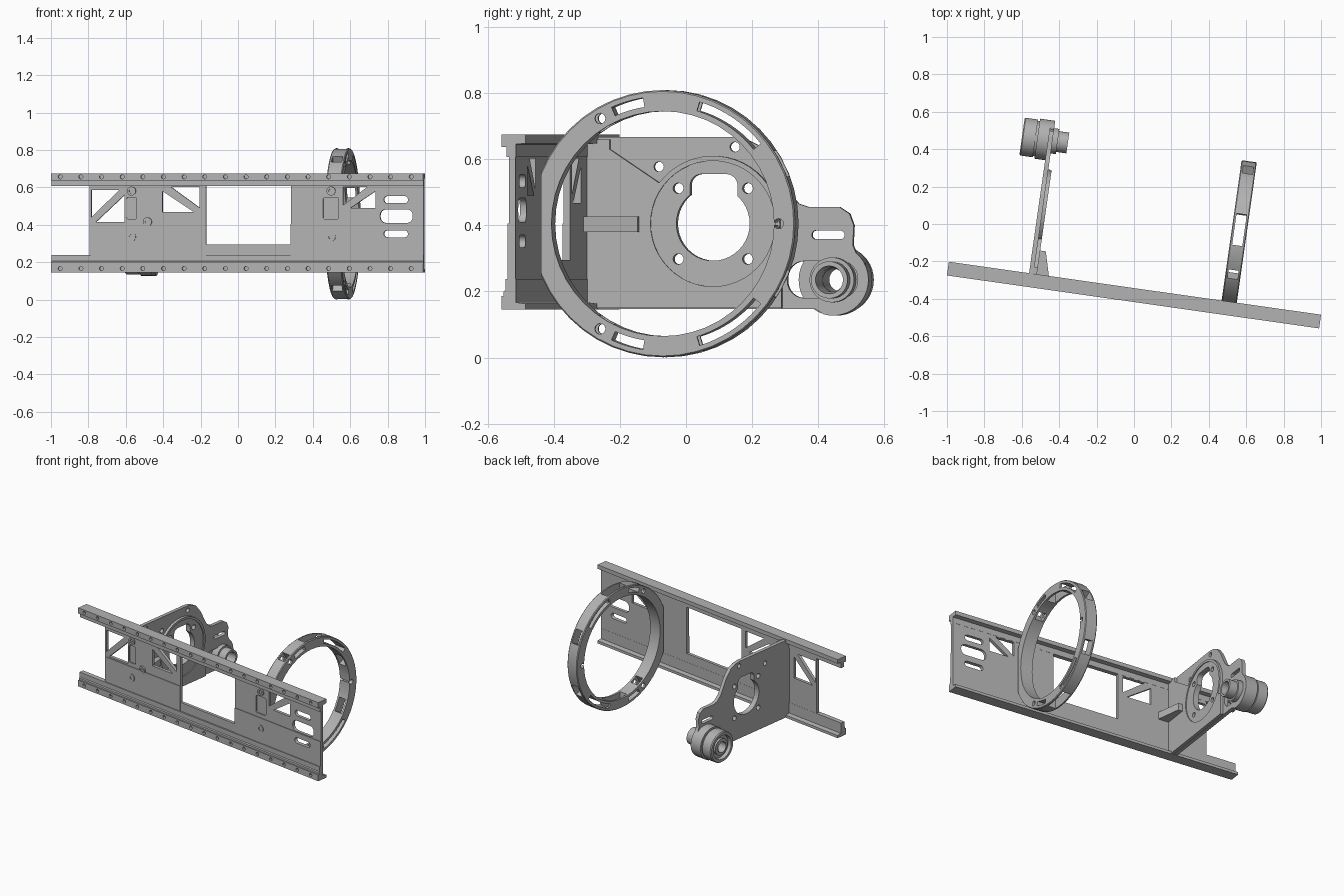
import bpy, bmesh, math
from mathutils import Matrix

if "Cube" in bpy.data.objects:
    bpy.data.objects.remove(bpy.data.objects["Cube"])

grey = bpy.data.materials.new("machined grey")
grey.use_nodes = True
COLOUR = (0.45, 0.45, 0.45, 1)
grey.diffuse_color = COLOUR
grey.node_tree.nodes["Principled BSDF"].inputs["Base Color"].default_value = COLOUR

# Parts use rail axes: u along the rail, v toward the back, z up
FRAME = Matrix.Translation((0, -0.38, 0)) @ Matrix.Rotation(math.radians(-8.1), 4, 'Z')


# 2D outlines
def arc(c, r, a0, a1, n):
    return [(c[0] + r * math.cos(math.radians(a0 + (a1 - a0) * i / n)),
             c[1] + r * math.sin(math.radians(a0 + (a1 - a0) * i / n))) for i in range(n + 1)]


def circle(c, r, n=24):
    return arc(c, r, 0, 360, n)[:-1]


def rect(a0, a1, b0, b1):
    return [(a0, b0), (a1, b0), (a1, b1), (a0, b1)]


def rounded(a0, a1, b0, b1, r):
    return (arc((a1 - r, b1 - r), r, 0, 90, 6) + arc((a0 + r, b1 - r), r, 90, 180, 6)
            + arc((a0 + r, b0 + r), r, 180, 270, 6) + arc((a1 - r, b0 + r), r, 270, 360, 6))


def arc_slot(c, r, w, a0, a1):
    return arc(c, r + w, a0, a1, 10) + arc(c, r - w, a1, a0, 10)


# 3D builders; each solid is (outline, low, high, axis)
def prism(bm, pts, lo, hi, axis):
    place = {'u': lambda p, t: (t, p[0], p[1]),
             'v': lambda p, t: (p[0], t, p[1]),
             'z': lambda p, t: (p[0], p[1], t)}[axis]
    a = [bm.verts.new(place(p, lo)) for p in pts]
    b = [bm.verts.new(place(p, hi)) for p in pts]
    faces = [bm.faces.new(a), bm.faces.new(b[::-1])]
    for i in range(len(pts)):
        j = (i + 1) % len(pts)
        faces.append(bm.faces.new((a[j], a[i], b[i], b[j])))
    bmesh.ops.recalc_face_normals(bm, faces=faces)


def lathe(bm, profile, c, n=40):
    # closed (u, radius) profile turned about an axis along u
    rings = [[bm.verts.new((u, c[0] + r * math.cos(k * math.tau / n), c[1] + r * math.sin(k * math.tau / n)))
              for u, r in profile] for k in range(n)]
    m = len(profile)
    faces = [bm.faces.new((rings[k][i], rings[k][(i + 1) % m],
                           rings[(k + 1) % n][(i + 1) % m], rings[(k + 1) % n][i]))
             for k in range(n) for i in range(m)]
    bmesh.ops.recalc_face_normals(bm, faces=faces)


def to_object(name, bm):
    me = bpy.data.meshes.new(name)
    bm.to_mesh(me)
    bm.free()
    ob = bpy.data.objects.new(name, me)
    bpy.context.scene.collection.objects.link(ob)
    return ob


def part(name, solids, cuts=(), spin=None, boxes=()):
    bm = bmesh.new()
    for s in solids:
        prism(bm, *s)
    if spin:
        lathe(bm, *spin)
    ob = to_object(name, bm)
    if cuts or boxes:
        cb = bmesh.new()
        for s in cuts:
            prism(cb, *s)
        for mat in boxes:
            bmesh.ops.create_cube(cb, size=1, matrix=mat)
        cutter = to_object("cutter", cb)
        cutter.hide_render = True
        mod = ob.modifiers.new("cut", 'BOOLEAN')
        mod.operation, mod.solver, mod.object = 'DIFFERENCE', 'EXACT', cutter
        mod.use_self = True
        dg = bpy.context.evaluated_depsgraph_get()
        done = bpy.data.meshes.new_from_object(ob.evaluated_get(dg))
        ob.modifiers.clear()
        ob.data = done
        bpy.data.objects.remove(cutter)
    ob.data.transform(FRAME)
    ob.data.materials.clear()
    ob.data.materials.append(grey)
    bpy.ops.object.select_all(action='DESELECT')
    ob.select_set(True)
    bpy.context.view_layer.objects.active = ob
    bpy.ops.object.shade_smooth_by_angle(angle=math.radians(30))
    return ob


# Rails: stepped sections with a row of screw holes
END = 1.005
hole_us = [-0.955 + 0.1115 * i for i in range(18)]
top_section = [(-0.037, 0.637), (-0.037, 0.675), (0.037, 0.675), (0.037, 0.648),
               (0.007, 0.645), (0.007, 0.607), (-0.022, 0.607), (-0.022, 0.637)]
low_section = [(-0.037, 0.145), (0.037, 0.145), (0.037, 0.163), (0.007, 0.167),
               (0.007, 0.237), (-0.024, 0.237), (-0.024, 0.205), (-0.03, 0.2), (-0.03, 0.187), (-0.037, 0.187)]
for name, section, z in (("top_rail", top_section, 0.656), ("bottom_rail", low_section, 0.166)):
    part(name, [(section, -END, END, 'u')],
         [(circle((u, z), 0.011, 12), -0.05, -0.022, 'v') for u in hole_us])

# Web panel with window, truss openings and slots
triangles = [[(-0.79, 0.585), (-0.79, 0.44), (-0.64, 0.585)],
             [(-0.61, 0.56), (-0.61, 0.415), (-0.765, 0.415)],
             [(-0.406, 0.58), (-0.406, 0.467), (-0.235, 0.467)],
             [(-0.36, 0.602), (-0.205, 0.602), (-0.205, 0.49)],
             [(0.745, 0.58), (0.745, 0.49), (0.61, 0.49)],
             [(0.70, 0.602), (0.57, 0.602), (0.57, 0.505)]]
openings = triangles + [rect(-0.17, 0.287, 0.295, 0.612),
                        rounded(0.79, 0.92, 0.515, 0.553, 0.018),
                        rounded(0.77, 0.945, 0.41, 0.482, 0.03),
                        rounded(0.79, 0.92, 0.333, 0.37, 0.018)]
pockets = [rounded(-0.6, -0.545, 0.43, 0.547, 0.01), rounded(0.462, 0.545, 0.43, 0.547, 0.01)]
part("web_panel",
     [(rect(-0.8, END, 0.16, 0.655), -0.014, 0.006, 'v')],
     [(o, -0.05, 0.05, 'v') for o in openings] + [(p, -0.05, -0.006, 'v') for p in pockets])
for side, u0, u1 in (("right", -0.79, -0.17), ("left", 0.287, END)):
    part("lower_panel_" + side, [(rect(u0, u1, 0.23, 0.405), -0.018, -0.012, 'v')],
         [(o, -0.05, 0.05, 'v') for o in openings[-3:]])
bosses = [(-0.573, 0.58), (-0.573, 0.335), (0.505, 0.58), (0.505, 0.335), (-0.487, 0.415)]
for i, c in enumerate(bosses):
    part("screw_boss_%d" % (i + 1), [(circle(c, 0.024), -0.023, -0.008, 'v')],
         [(circle(c, 0.012), -0.05, -0.016, 'v')])

# Motor plate standing off the back of the panel
HUB, DRUM = (0.39, 0.405), (0.755, 0.235)
plate = ([(0.0, 0.147), (0.7, 0.147)] + arc(DRUM, 0.108, -105, 50, 16)
         + [(0.815, 0.34), (0.818, 0.4), (0.805, 0.435), (0.775, 0.455), (0.68, 0.455), (0.65, 0.465),
            (0.62, 0.495), (0.57, 0.59), (0.53, 0.64), (0.49, 0.66), (0.45, 0.667), (0.0, 0.667)])
layer = ([(0.0, 0.15), (0.6, 0.15), (0.6, 0.29)] + arc(HUB, 0.205, -30, 143, 24)
         + [(0.075, 0.63), (0.075, 0.66), (0.0, 0.66)])
bolts = [(HUB[0] + a * 0.106, HUB[1] + b * 0.107) for a in (-1, 1) for b in (-1, 1)]
centre = [circle(HUB, 0.112, 40), rounded(0.32, 0.465, 0.42, 0.555, 0.035)]
through = [(c, -0.7, -0.4, 'u') for c in centre + [circle(b, 0.016, 16) for b in bolts]]
small = [circle((0.223, 0.577), 0.015, 16), circle((0.455, 0.637), 0.015, 16),
         rounded(0.69, 0.79, 0.358, 0.384, 0.012), rounded(0.615, 0.83, 0.18, 0.292, 0.052)]
part("motor_plate", [(plate, -0.572, -0.548, 'u')], through + [(s, -0.7, -0.4, 'u') for s in small])
part("motor_plate_layer", [(layer, -0.549, -0.53, 'u')],
     through + [(circle(HUB, 0.19, 48), -0.536, -0.4, 'u'), (small[0], -0.7, -0.4, 'u')])
part("gusset", [([(-0.545, 0.0), (-0.455, 0.0), (-0.5, 0.165), (-0.545, 0.165)], 0.38, 0.427, 'z')])

# Drum on the outer side of the plate and its sleeve on the inner side
part("drum", [], spin=([(-0.712, 0.035), (-0.69, 0.035), (-0.69, 0.075), (-0.712, 0.08), (-0.712, 0.097),
                        (-0.706, 0.102), (-0.64, 0.102), (-0.64, 0.094), (-0.63, 0.094), (-0.63, 0.108),
                        (-0.568, 0.108), (-0.568, 0.035)], DRUM))
part("drum_hub", [], spin=([(-0.705, 0.036), (-0.705, 0.055), (-0.68, 0.055), (-0.68, 0.036)], DRUM))
part("sleeve", [], spin=([(-0.58, 0.036), (-0.58, 0.068), (-0.52, 0.068), (-0.52, 0.056),
                          (-0.465, 0.056), (-0.465, 0.042), (-0.52, 0.036)], DRUM))

# Ring frame: cut flat where it meets the panel, slotted on its sides and rim
RING = (0.391, 0.405)
U0, U1 = 0.468, 0.55
UM = (U0 + U1) / 2
ring_cuts = [(rect(-0.1, 0.02, -0.1, 0.9), 0.3, 0.7, 'u')]
rim_boxes = []
for s in (1, -1):
    for a0, a1 in ((99, 114), (39, 73)):
        ring_cuts.append((arc_slot(RING, 0.371, 0.014, s * a0, s * a1), 0.3, 0.7, 'u'))
    spot = arc(RING, 0.371, s * 121, s * 121, 1)[0]
    ring_cuts.append((circle(spot, 0.016, 16), 0.3, 0.7, 'u'))
    for angle, length in ((85, 0.17), (121, 0.055), (27, 0.09)):
        rim_boxes.append(Matrix.Translation((UM, RING[0], RING[1]))
                         @ Matrix.Rotation(math.radians(s * angle), 4, 'X')
                         @ Matrix.Translation((0, 0.37, 0))
                         @ Matrix.Diagonal((0.055, 0.14, length, 1)))
ring_cuts.append((circle((0.745, 0.405), 0.015, 16), 0.3, 0.7, 'u'))
part("ring_frame", [], ring_cuts,
     ([(U0, 0.34), (U0, 0.4), (U0 + 0.005, 0.404), (U1 - 0.005, 0.404), (U1, 0.4), (U1, 0.34)], RING, 48),
     rim_boxes)
